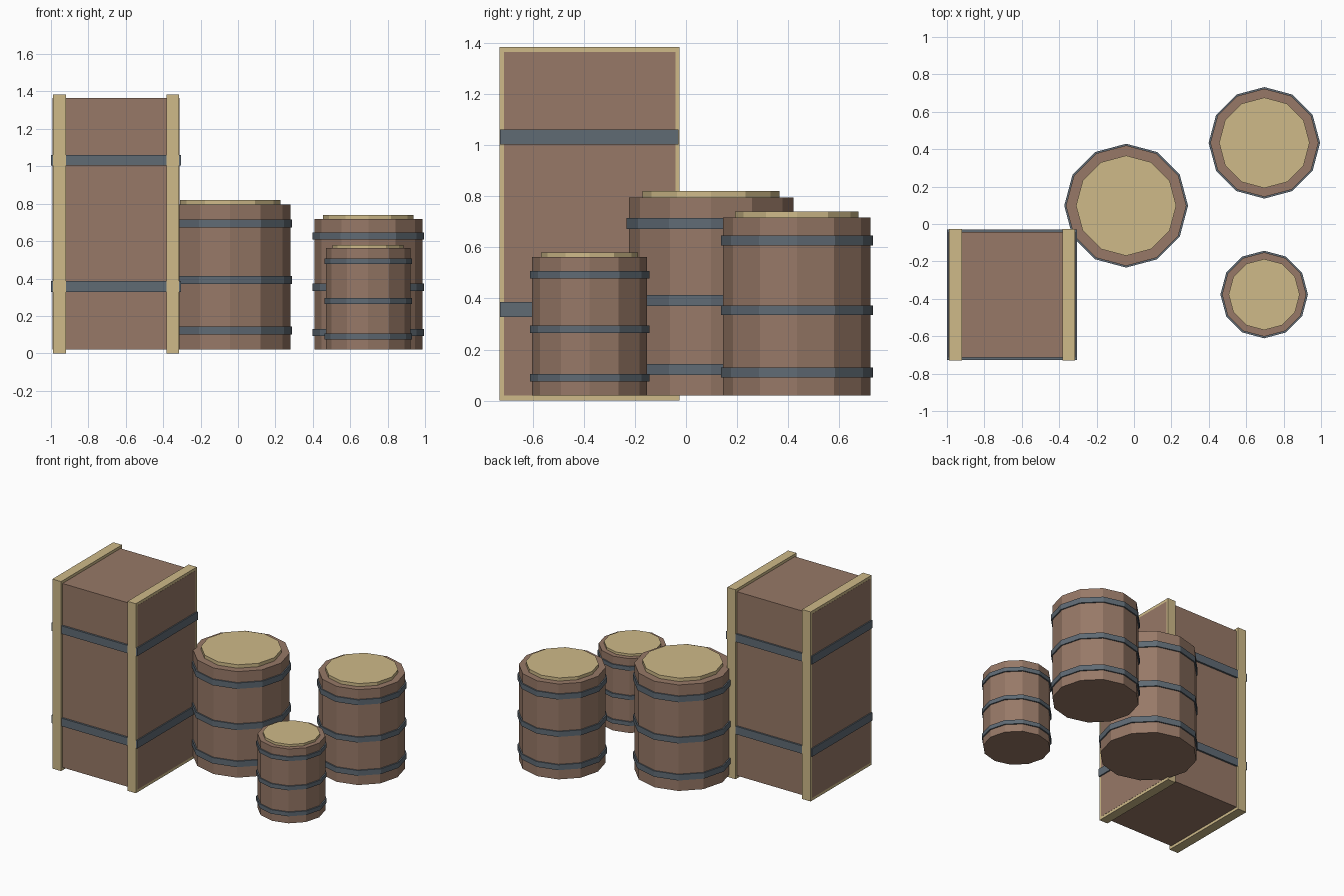
import bpy
import math

if "Cube" in bpy.data.objects:
    bpy.data.objects.remove(bpy.data.objects["Cube"], do_unlink=True)


def make_material(name, rgb):
    mat = bpy.data.materials.new(name)
    mat.use_nodes = True
    colour = (*rgb, 1.0)
    mat.diffuse_color = colour
    bsdf = next(n for n in mat.node_tree.nodes if n.type == "BSDF_PRINCIPLED")
    bsdf.inputs["Base Color"].default_value = colour
    return mat


brown = make_material("brown wood", (0.31, 0.19, 0.135))
tan = make_material("pale wood", (0.62, 0.49, 0.25))
steel = make_material("blue grey iron", (0.115, 0.145, 0.175))


def finish(name, mat):
    obj = bpy.context.object
    obj.name = name
    obj.data.materials.append(mat)
    return obj


def box(name, mat, x, y, z):
    """Box from (low, high) pairs along each axis."""
    bpy.ops.mesh.primitive_cube_add(size=1, location=[(a + b) / 2 for a, b in (x, y, z)])
    obj = finish(name, mat)
    obj.scale = [b - a for a, b in (x, y, z)]
    bpy.ops.object.transform_apply(location=False, rotation=False, scale=True)
    return obj


def drum(name, mat, centre, radius, low, high):
    """Upright twelve-sided cylinder between two heights."""
    bpy.ops.mesh.primitive_cylinder_add(
        vertices=12, radius=radius, depth=high - low,
        location=(*centre, (low + high) / 2))
    return finish(name, mat)


def barrel(name, centre, radius, top, lid_radius, lid_top, band_height, bands):
    drum(name + "_body", brown, centre, radius, 0.02, top)
    drum(name + "_lid", tan, centre, lid_radius, top - 0.02, lid_top)
    for i, z in enumerate(bands):
        drum(f"{name}_hoop_{i + 1}", steel, centre, radius + 0.009,
             z - band_height / 2, z + band_height / 2)


# Tall crate: body, framed ends and iron straps
box("crate_body", brown, (-0.991, -0.314), (-0.713, -0.042), (0.02, 1.365))
for side, x in (("right", (-0.99, -0.92)), ("left", (-0.382, -0.315))):
    box(f"crate_{side}_end", tan, x, (-0.73, -0.026), (0, 1.385))
for place, z in (("lower", 0.357), ("upper", 1.032)):
    box(f"crate_{place}_strap", steel, (-1.0, -0.305), (-0.727, -0.029), (z - 0.029, z + 0.029))

# Three barrels
barrel("large_barrel", (-0.042, 0.098), 0.322, 0.795, 0.268, 0.82, 0.043, (0.122, 0.393, 0.694))
barrel("medium_barrel", (0.697, 0.434), 0.289, 0.717, 0.242, 0.74, 0.039, (0.111, 0.354, 0.627))
barrel("small_barrel", (0.696, -0.377), 0.225, 0.563, 0.19, 0.58, 0.03, (0.09, 0.28, 0.493))
